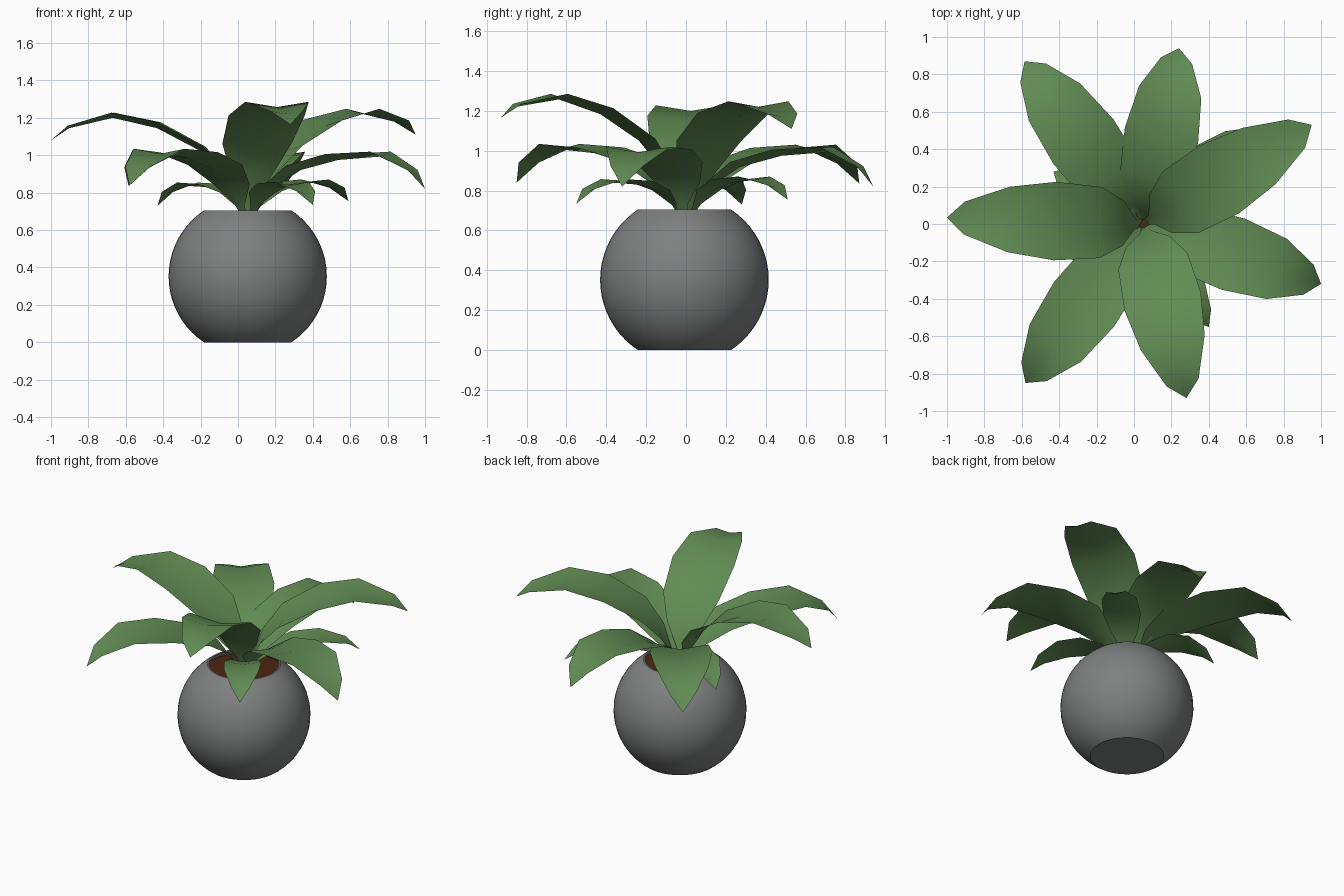
import bpy, bmesh, math
from mathutils import Vector

if "Cube" in bpy.data.objects:
    bpy.data.objects.remove(bpy.data.objects["Cube"])

CX, CY = 0.052, -0.008          # axis of the pot


def material(name, rgb):
    m = bpy.data.materials.new(name)
    m.diffuse_color = (*rgb, 1)
    m.use_nodes = True
    m.node_tree.nodes["Principled BSDF"].inputs["Base Color"].default_value = m.diffuse_color
    return m


GREY = material("pot grey", (0.21, 0.215, 0.215))
GREEN = material("leaf green", (0.12, 0.26, 0.088))
BROWN = material("soil brown", (0.075, 0.02, 0.006))


def make_object(name, bm, mat, angle):
    me = bpy.data.meshes.new(name)
    bm.to_mesh(me)
    bm.free()
    me.materials.append(mat)
    ob = bpy.data.objects.new(name, me)
    bpy.context.collection.objects.link(ob)
    bpy.ops.object.select_all(action='DESELECT')
    ob.select_set(True)
    bpy.context.view_layer.objects.active = ob
    bpy.ops.object.shade_smooth_by_angle(angle=math.radians(angle))
    return ob


def lathe(name, profile, mat, sides=48):
    """Revolve (radius, z) points about the pot axis; radius 0 closes to a point."""
    bm = bmesh.new()
    rings = []
    for r, z in profile:
        n = sides if r > 0 else 1
        rings.append([bm.verts.new((CX + r * math.cos(2 * math.pi * i / sides),
                                    CY + r * math.sin(2 * math.pi * i / sides), z))
                      for i in range(n)])
    for a, b in zip(rings, rings[1:]):
        for i in range(sides):
            j = (i + 1) % sides
            corners = [a[i % len(a)], a[j % len(a)], b[j % len(b)], b[i % len(b)]]
            bm.faces.new(list(dict.fromkeys(corners)))
    bmesh.ops.recalc_face_normals(bm, faces=bm.faces)
    return make_object(name, bm, mat, 35)


# Pot: sphere cut flat at bottom and top, with a thin rim and inner wall
R, H = 0.423, 0.3525
cut = math.asin(H / R)
outer = [(R * math.cos(a), H + R * math.sin(a))
         for a in (-cut + 2 * cut * i / 20 for i in range(21))]
inner = [(0.223, 2 * H), (0.245, 0.68), (0.268, 0.65), (0.28, 0.63), (0, 0.63)]
lathe("pot", [(0, 0)] + outer + inner, GREY)

# Soil disc just below the rim
lathe("soil", [(0.258, 0.66), (0, 0.66)], BROWN)

# Leaf rows: fraction of reach, height of midrib, half width
LARGE = [(0, .65, .015), (.03, .75, .03), (.10, .89, .12), (.22, 1.02, .19),
         (.45, 1.145, .21), (.68, 1.2, .175), (.905, 1.145, .088), (1, 1.08, 0)]
MID = [(0, .65, .015), (.05, .73, .03), (.13, .83, .12), (.27, .92, .18),
       (.5, .98, .2), (.74, 1.0, .17), (.92, .92, .085), (1, .83, 0)]
SMALL = [(0, .65, .012), (.08, .72, .02), (.22, .79, .085), (.42, .83, .12),
         (.66, .84, .11), (.88, .80, .06), (1, .735, 0)]


def leaf(name, rows, tip, lift=0.0):
    """Creased arching blade from the soil centre to the tip (x, y)."""
    base = Vector((CX, 0, 0))
    reach = Vector((tip[0], tip[1], 0)) - base
    side = Vector((-reach.y, reach.x, 0)).normalized()
    mids = [base + reach * (0.02 + 0.98 * t) + Vector((0, 0, z + lift * t))
            for t, z, w in rows]
    bm = bmesh.new()
    loops = []
    for i, (t, z, w) in enumerate(rows):
        along = (mids[min(i + 1, len(mids) - 1)] - mids[max(i - 1, 0)]).normalized()
        up = along.cross(side)
        mid = bm.verts.new(mids[i])
        if w == 0:
            loops.append([mid])
        else:
            fold = up * w * 0.16
            loops.append([bm.verts.new(mids[i] - side * w + fold), mid,
                          bm.verts.new(mids[i] + side * w + fold)])
    for a, b in zip(loops, loops[1:]):
        for k in range(2):
            corners = [a[k], b[min(k, len(b) - 1)], b[min(k + 1, len(b) - 1)], a[k + 1]]
            bm.faces.new(list(dict.fromkeys(corners)))
    bm.normal_update()
    if sum(f.normal.z for f in bm.faces) < 0:
        bmesh.ops.reverse_faces(bm, faces=bm.faces)
    return make_object(name, bm, GREEN, 60)


# Three tiers of leaves: tip position and extra lift at the tip
TIERS = [
    ("upper_leaf", LARGE, [((-1.0, .035), 0), ((.95, .53), .03), ((.28, -.93), .085)]),
    ("middle_leaf", MID, [((-.585, .87), .005), ((.24, .94), -.01),
                          ((1.0, -.32), -.01), ((-.58, -.85), .01)]),
    ("lower_leaf", SMALL, [((-.43, .28), -.005), ((.40, -.55), .0), ((.59, .51), .02)]),
]
for name, rows, leaves in TIERS:
    for n, (tip, lift) in enumerate(leaves, 1):
        leaf(f"{name}_{n}", rows, tip, lift)
